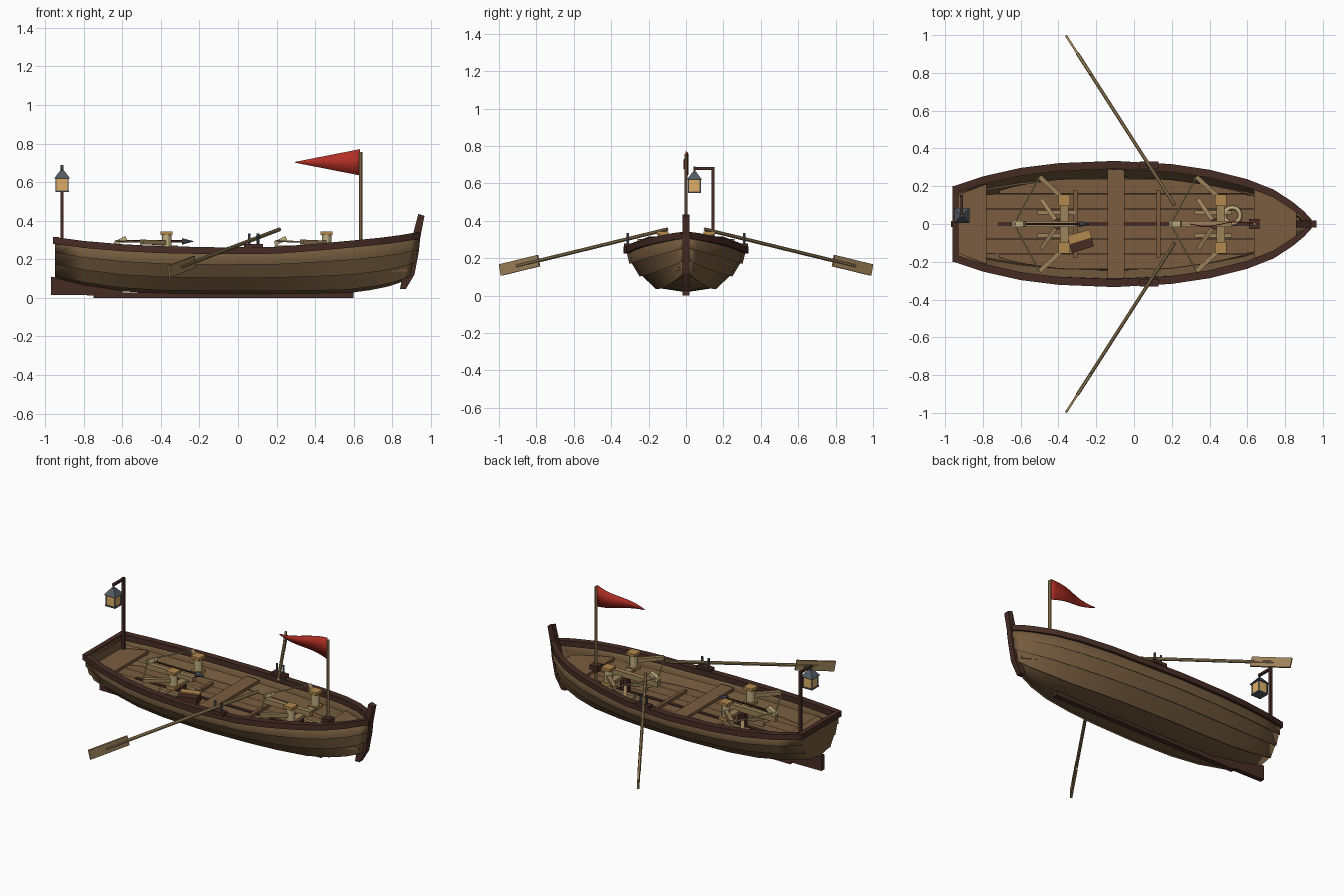
import bpy
import math
from mathutils import Vector

if "Cube" in bpy.data.objects:
    bpy.data.objects.remove(bpy.data.objects["Cube"])


def material(name, *srgb):
    linear = [(c / 255 / 12.92) if c < 11 else ((c / 255 + 0.055) / 1.055) ** 2.4 for c in srgb]
    mat = bpy.data.materials.new(name)
    mat.use_nodes = True
    mat.diffuse_color = (*linear, 1)
    mat.node_tree.nodes["Principled BSDF"].inputs["Base Color"].default_value = (*linear, 1)
    return mat


hull_wood = material("hull wood", 116, 91, 62)
deck_wood = material("deck wood", 122, 92, 64)
dark_wood = material("dark wood", 70, 44, 36)
pale_wood = material("pale wood", 156, 130, 90)
gold_wood = material("golden wood", 178, 136, 78)
cream_rope = material("cream rope", 190, 174, 126)
iron = material("iron", 82, 90, 98)
glow = material("lantern glass", 222, 174, 104)
red_cloth = material("red cloth", 176, 46, 36)


def mesh_object(name, verts, faces, mat, smooth=False):
    mesh = bpy.data.meshes.new(name)
    mesh.from_pydata([tuple(v) for v in verts], [], faces)
    mesh.materials.append(mat)
    if smooth:
        mesh.shade_smooth()
        mesh.set_sharp_from_angle(angle=math.radians(30))
    obj = bpy.data.objects.new(name, mesh)
    bpy.context.collection.objects.link(obj)
    return obj


def loft(name, rings, mat, smooth=False):
    """Closed solid through rings of equal point count."""
    n = len(rings[0])
    verts = [p for ring in rings for p in ring]
    faces = [(i * n + j, i * n + (j + 1) % n, (i + 1) * n + (j + 1) % n, (i + 1) * n + j)
             for i in range(len(rings) - 1) for j in range(n)]
    faces += [tuple(reversed(range(n))), tuple(range(len(verts) - n, len(verts)))]
    return mesh_object(name, verts, faces, mat, smooth)


def beam(name, start, end, mat, width, height=None, sides=4, taper=1):
    """Bar between two points; four sides give a rectangular section."""
    start, end = Vector(start), Vector(end)
    along = (end - start).normalized()
    side = along.cross(Vector((0, 0, 1)))
    side = side.normalized() if side.length > 0.01 else Vector((0, 1, 0))
    up = side.cross(along)
    height = height or width
    grow = math.sqrt(2) / 2 if sides == 4 else 0.5
    angles = [math.tau * (k + 0.5) / sides for k in range(sides)]
    offsets = [side * (width * grow * math.cos(a)) + up * (height * grow * math.sin(a)) for a in angles]
    return loft(name, [[start + o for o in offsets], [end + o * taper for o in offsets]], mat, sides > 6)


def plate(name, outline, half, mat):
    """Side profile in x and z, extruded across y."""
    return loft(name, [[(x, y, z) for x, z in outline] for y in (half, -half)], mat)


def mirror_y(obj):
    mod = obj.modifiers.new("mirror", "MIRROR")
    mod.use_axis = (False, True, False)
    return obj


# Hull stations: x, half breadth, sheer height, keel height
STATIONS = [
    (-.95, .19, .315, .1), (-.8, .24, .295, .065), (-.6, .285, .278, .035), (-.4, .31, .268, .022),
    (-.1, .322, .262, .018), (.2, .305, .265, .018), (.4, .275, .28, .018), (.6, .225, .298, .022),
    (.74, .17, .312, .04), (.84, .105, .325, .06), (.9, .055, .335, .08), (.94, .012, .34, .1)]
# Strake edges: breadth fraction, height fraction, bow end
EDGES = [(0, 0, .88), (.47, .1, .9), (.74, .39, .92), (.91, .68, .935), (1, 1, .94)]
STERN, BOW = STATIONS[0][0], STATIONS[-1][0]


def section(station):
    x, breadth, sheer, keel = station
    points = []
    for k, (across, rise, bow) in enumerate(EDGES):
        px = STERN + (x - STERN) * (bow - STERN) / (BOW - STERN)
        y, z = breadth * across, keel + (sheer - .01 - keel) * rise
        points.append((px, y, z))
        if 0 < k < len(EDGES) - 1:
            points.append((px, y + .01, z - .006))
    return points


def inner_width(x, z):
    """Half breadth of the hull at a given place."""
    for a, b in zip(STATIONS, STATIONS[1:]):
        if a[0] <= x <= b[0]:
            t = (x - a[0]) / (b[0] - a[0])
            breadth, sheer, keel = [a[k] + (b[k] - a[k]) * t for k in (1, 2, 3)]
            rise = (z - keel) / (sheer - keel)
            for low, high in zip(EDGES, EDGES[1:]):
                if low[1] <= rise <= high[1]:
                    f = (rise - low[1]) / (high[1] - low[1])
                    return breadth * (low[0] + (high[0] - low[0]) * f)
    return 0.0


# Lapped plank hull
rings = [section(s) for s in STATIONS]
count = len(rings[0])
faces = [(i * count + j, i * count + j + 1, (i + 1) * count + j + 1, (i + 1) * count + j)
         for i in range(len(rings) - 1) for j in range(count - 1)]
hull = mirror_y(mesh_object("hull_planking", [p for r in rings for p in r], faces, hull_wood, True))
shell = hull.modifiers.new("thickness", "SOLIDIFY")
shell.thickness, shell.offset = .012, -1

# Transom, rims, stem and keel
outline = rings[0] + [(x, -y, z) for x, y, z in reversed(rings[0][1:])]
loft("transom", [[(x + d, y, z) for x, y, z in outline] for d in (0, .02)], hull_wood)
rim_rings = []
for x, breadth, sheer, _ in STATIONS:
    outer, inner = breadth + .012, max(0, breadth - .03)
    rim_rings.append([(x, inner, sheer), (x, outer, sheer), (x, outer, sheer - .036), (x, inner, sheer - .036)])
mirror_y(loft("gunwale", rim_rings, dark_wood))
beam("transom_rim", (-.945, -.2, .298), (-.945, .2, .298), dark_wood, .03, .036)
plate("stem_post", [(.84, .045), (.87, .045), (.915, .12), (.938, .24), (.945, .31),
                    (.967, .425), (.935, .435), (.905, .32), (.87, .2)], .018, dark_wood)
plate("skeg", [(-.97, .015), (-.97, .11), (-.8, .08), (-.6, .04), (-.6, .012)], .016, dark_wood)
beam("keel", (-.75, 0, .014), (.6, 0, .014), dark_wood, .035, .028)

# Floor planks, trimmed to the hull sides
FLOOR = .15


def trimmed_board(name, x_range, y_range, top, thick, mat, steps=12):
    sections = []
    for k in range(steps + 1):
        x = x_range[0] + (x_range[1] - x_range[0]) * k / steps
        limit = max(0, inner_width(x, top - thick) - .006)
        y0, y1 = [max(-limit, min(limit, y)) for y in y_range]
        if y1 - y0 > .003:
            sections.append([(x, y0, top), (x, y1, top), (x, y1, top - thick), (x, y0, top - thick)])
    loft(name, sections, mat)


plank = .08
for k in range(-4, 4):
    trimmed_board("floor_plank", (-.94, .88), (k * plank + .001, (k + 1) * plank - .001), FLOOR, .015, deck_wood, 24)
beam("floor_spine", (-.72, 0, FLOOR), (.64, 0, FLOOR), dark_wood, .022, .012)

# Seats and foot rests
trimmed_board("stern_seat", (-.94, -.78), (-1, 1), .23, .02, deck_wood)
trimmed_board("middle_seat", (-.14, -.05), (-1, 1), .21, .02, deck_wood)
trimmed_board("bow_seat", (.635, .86), (-1, 1), .235, .02, deck_wood)
for x in (-.31, .13):
    beam("foot_rest", (x, -.18, FLOOR + .01), (x, .18, FLOOR + .01), deck_wood, .02)

# Bolt thrower mounts
for x, loaded in ((-.37, True), (.46, False)):
    beam("pedestal", (x - .03, 0, FLOOR), (x - .03, 0, .23), dark_wood, .06, sides=10)
    beam("stock", (x - .27, 0, .255), (x + .06, 0, .255), pale_wood, .032)
    beam("slider", (x - .27, 0, .28), (x - .21, 0, .31), cream_rope, .03, .022)
    beam("lower_crossbar", (x, -.15, .235), (x, .15, .235), pale_wood, .045, .02)
    for s in (-1, 1):
        beam("spring_drum", (x, s * .125, .24), (x, s * .125, .325), cream_rope, .05, sides=12)
        beam("spring_cap", (x, s * .125, .325), (x, s * .125, .343), gold_wood, .062)
        beam("spring_foot", (x, s * .125, .232), (x, s * .125, .25), gold_wood, .062)
        beam("bow_arm", (x - .01, s * .14, .285), (x - .13, s * .25, .29), pale_wood, .024)
        beam("bow_string", (x - .13, s * .25, .29), (x - .265, 0, .295), cream_rope, .009, sides=6)
        beam("stand_leg", (x - .03, 0, .2), (x - .12, s * .13, FLOOR), pale_wood, .022)
        beam("stand_foot", (x - .14, s * .06, FLOOR + .01), (x + .06, s * .06, FLOOR + .01), pale_wood, .022)
    if loaded:
        beam("bolt_shaft", (x - .26, 0, .293), (x + .09, 0, .293), dark_wood, .013, sides=6)
        beam("bolt_head", (x + .08, 0, .293), (x + .14, 0, .293), iron, .036, sides=8, taper=.05)

# Ammunition crate and rope coil
beam("crate", (-.34, -.11, .175), (-.225, -.075, .175), dark_wood, .09, .05)
beam("crate_lid", (-.345, -.085, .203), (-.23, -.05, .203), gold_wood, .045, .009)
bpy.ops.mesh.primitive_torus_add(location=(.52, .045, FLOOR + .012), major_radius=.042, minor_radius=.011,
                                 major_segments=20, minor_segments=8)
coil = bpy.context.object
coil.name = "rope_coil"
coil.data.materials.append(cream_rope)
bpy.ops.object.shade_smooth()

# Oars and oarlocks
for s in (-1, 1):
    grip, tip = Vector((.215, s * .1, .355)), Vector((-.357, s * .993, .137))
    neck = grip.lerp(tip, .77)
    beam("oar_shaft", grip, grip.lerp(tip, .9), pale_wood, .02, sides=8)
    beam("oar_blade", neck, tip, pale_wood, .012, .062)
    beam("oarlock_pad", (.03, s * .312, .27), (.13, s * .312, .27), dark_wood, .04, .02)
    for x in (.058, .104):
        beam("oarlock_pin", (x, s * .312, .265), (x, s * .312, .335), iron, .014, sides=6)

# Mast and wavy pennant
beam("mast", (.637, 0, FLOOR), (.637, 0, .757), pale_wood, .02, sides=8)
beam("mast_step", (.637, 0, .225), (.637, 0, .262), dark_wood, .055)
verts, steps = [], 10
for k in range(steps + 1):
    t = k / steps
    x, y = .632 - .336 * t, .012 * math.sin(t * math.tau)
    half = .066 * (1 - t) + .002
    verts += [(x, y, .703 + half), (x, y, .703 - half)]
flag = mesh_object("pennant", verts, [(2 * k, 2 * k + 1, 2 * k + 3, 2 * k + 2) for k in range(steps)], red_cloth, True)
cloth = flag.modifiers.new("thickness", "SOLIDIFY")
cloth.thickness, cloth.offset = .005, 0

# Stern lantern on its post
lx, ly, post = -.912, .045, .145
beam("lantern_post", (lx, post, .22), (lx, post, .688), dark_wood, .016)
beam("lantern_arm", (lx, post, .68), (lx, ly - .005, .68), dark_wood, .014)
beam("lantern_base", (lx, ly, .548), (lx, ly, .556), iron, .07)
beam("lantern_body", (lx, ly, .556), (lx, ly, .622), glow, .062)
beam("lantern_roof", (lx, ly, .62), (lx, ly, .66), iron, .082, taper=.25)
beam("lantern_hook", (lx, ly, .655), (lx, ly, .69), iron, .014, sides=6)
for dx in (-1, 1):
    for dy in (-1, 1):
        cx, cy = lx + dx * .031, ly + dy * .031
        beam("lantern_corner", (cx, cy, .55), (cx, cy, .625), iron, .006)
